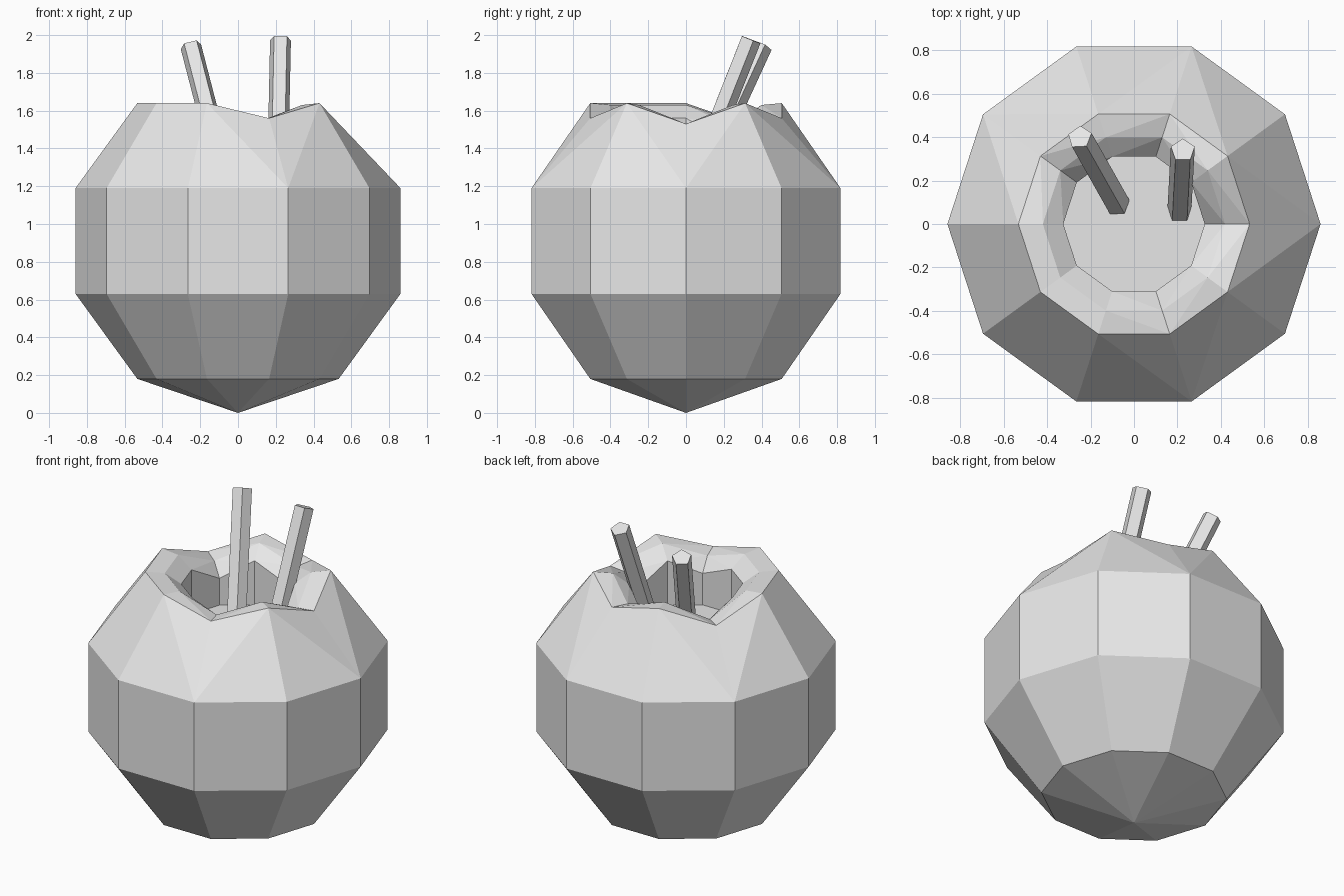
import bpy, bmesh
from math import cos, sin, pi
from mathutils import Vector

cube = bpy.data.objects.get("Cube")
if cube:
    bpy.data.objects.remove(cube)

SIDES = 10
FLOOR_Z = 1.28

grey = bpy.data.materials.new("pale grey")
grey.use_nodes = True
grey.diffuse_color = (0.8, 0.8, 0.8, 1)
grey.node_tree.nodes["Principled BSDF"].inputs["Base Color"].default_value = (0.8, 0.8, 0.8, 1)


def finish(bm, name):
    bmesh.ops.recalc_face_normals(bm, faces=bm.faces)
    mesh = bpy.data.meshes.new(name)
    bm.to_mesh(mesh)
    bm.free()
    mesh.materials.append(grey)
    obj = bpy.data.objects.new(name, mesh)
    bpy.context.collection.objects.link(obj)
    return obj


# Hollowed fruit: stacked rings with a jagged rim
rim = [1.64] * SIDES
for low, z in ((0, 1.53), (2, 1.56), (4, 1.53), (8, 1.56)):
    rim[low] = z

bm = bmesh.new()


def ring(radius, heights):
    return [bm.verts.new((radius * cos(2 * pi * k / SIDES),
                          radius * sin(2 * pi * k / SIDES), z))
            for k, z in enumerate(heights)]


def flat(z):
    return [z] * SIDES


rings = [
    ring(0.533, flat(0.18)),
    ring(0.86, flat(0.63)),
    ring(0.86, flat(1.19)),
    ring(0.533, rim),
    ring(0.42, [z - 0.01 for z in rim]),     # lip
    ring(0.326, [z - 0.08 for z in rim]),    # top of the hollow
    ring(0.326, flat(FLOOR_Z)),              # bottom of the hollow
]

for lower, upper in zip(rings, rings[1:]):
    for k in range(SIDES):
        n = (k + 1) % SIDES
        a, b, c, d = lower[k], lower[n], upper[n], upper[k]
        if abs(c.co.z - d.co.z) < 0.001:
            bm.faces.new((a, b, c, d))
        elif c.co.z > d.co.z:                # fold from the higher corner
            bm.faces.new((a, b, c))
            bm.faces.new((a, c, d))
        else:
            bm.faces.new((a, b, d))
            bm.faces.new((b, c, d))

# Pointed underside and flat hollow floor
tip = bm.verts.new((0, 0, 0))
for k in range(SIDES):
    bm.faces.new((tip, rings[0][(k + 1) % SIDES], rings[0][k]))
bm.faces.new(rings[-1])
finish(bm, "hollow_fruit")


# Five-sided sticks leaning out of the hollow
def stick(name, base, top):
    base, top = Vector(base), Vector(top)
    axis = top - base
    sbm = bmesh.new()
    bmesh.ops.create_cone(sbm, cap_ends=True, segments=5, radius1=0.058,
                          radius2=0.058, depth=axis.length)
    turn = Vector((0, 0, 1)).rotation_difference(axis)
    for v in sbm.verts:
        v.co = turn @ v.co + (base + top) / 2
    finish(sbm, name)


stick("left_stick", (0.21, 0.06, 1.27), (0.225, 0.34, 1.978))
stick("right_stick", (-0.075, 0.09, 1.27), (-0.25, 0.40, 1.945))
